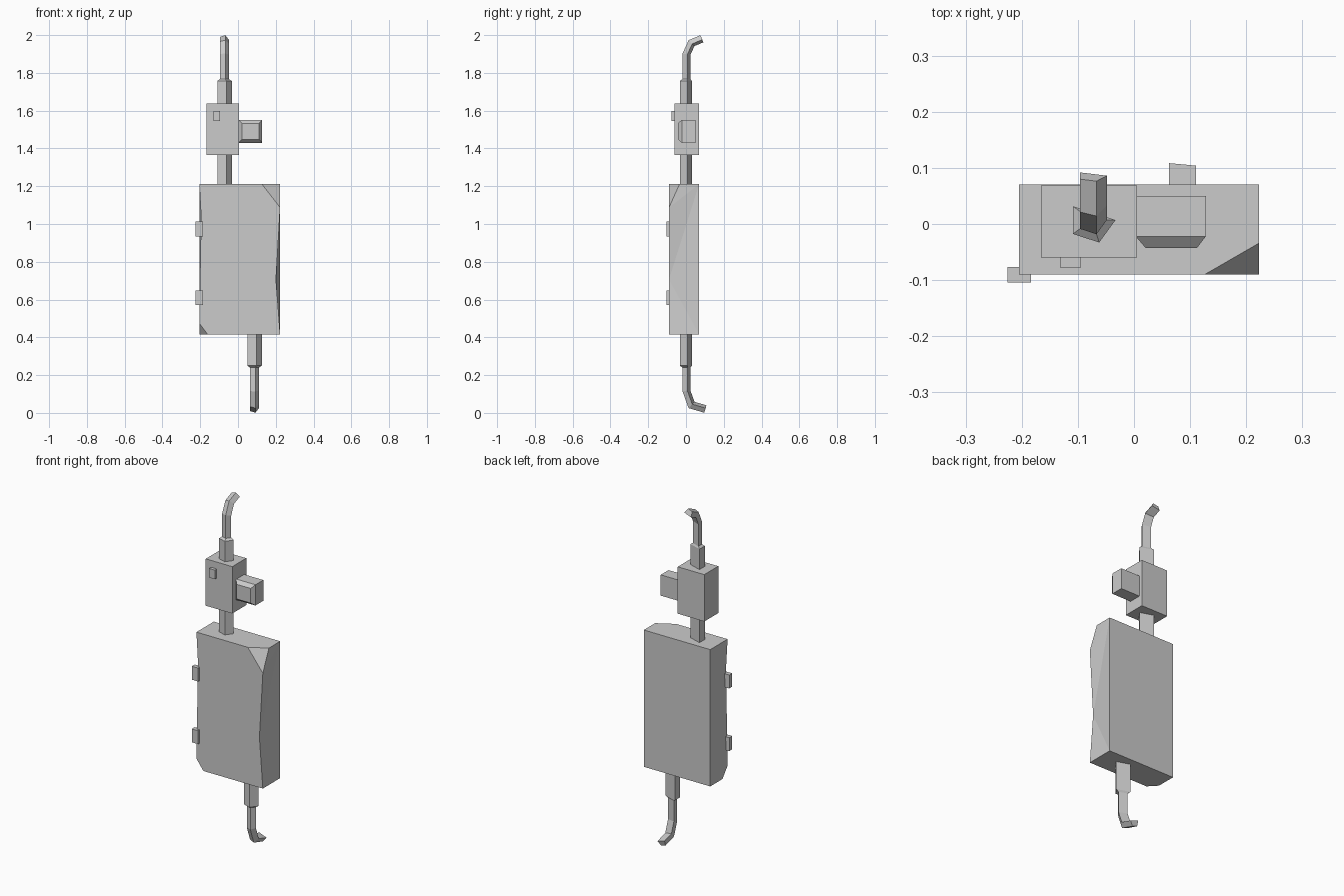
import bpy, bmesh, math
from mathutils import Vector

if "Cube" in bpy.data.objects:
    bpy.data.objects.remove(bpy.data.objects["Cube"])


def mesh_object(name, verts, faces):
    bm = bmesh.new()
    vs = [bm.verts.new(v) for v in verts]
    for f in faces:
        bm.faces.new([vs[i] for i in f])
    bmesh.ops.recalc_face_normals(bm, faces=bm.faces[:])
    me = bpy.data.meshes.new(name)
    bm.to_mesh(me)
    bm.free()
    ob = bpy.data.objects.new(name, me)
    bpy.context.collection.objects.link(ob)
    return ob


def loft(name, rings):
    """Skin a list of equally sized vertex rings and cap both ends."""
    n = len(rings[0])
    verts = [v for r in rings for v in r]
    faces = [tuple(range(n)), tuple(range(len(verts) - n, len(verts)))]
    for k in range(len(rings) - 1):
        for i in range(n):
            j = (i + 1) % n
            faces.append((k * n + i, k * n + j, (k + 1) * n + j, (k + 1) * n + i))
    return mesh_object(name, verts, faces)


def box(name, x, y, z):
    def ring(yy):
        return [(x[0], yy, z[0]), (x[1], yy, z[0]), (x[1], yy, z[1]), (x[0], yy, z[1])]
    return loft(name, [ring(y[0]), ring(y[1])])


# Tube section: four corners of a pentagon
SECTION = [(math.cos(math.radians(a)), math.sin(math.radians(a)))
           for a in (144, 216, 288, 360)]
R, THIN, AXIS_Y = 0.042, 0.0265, 0.007


def tube(name, cx, path):
    """Sweep the section along (y, z, radius) points with mitred bends."""
    pts = [Vector((p[0], p[1])) for p in path]
    dirs = [(b - a).normalized() for a, b in zip(pts, pts[1:])]
    up = 1 if dirs[0].y > 0 else -1
    rings = []
    for i, p in enumerate(pts):
        d0, d1 = dirs[max(i - 1, 0)], dirs[min(i, len(dirs) - 1)]
        t = (d0 + d1).normalized()
        normal = Vector((t.y, -t.x)) * up / t.dot(d0)
        r = path[i][2]
        rings.append([(cx + r * sx, p.x + normal.x * r * sy, p.y + normal.y * r * sy)
                      for sx, sy in SECTION])
    return loft(name, rings)


# Main slab with chipped corners and worn front edges
X0, X1, F, B, Z0, Z1 = -0.205, 0.223, -0.09, 0.07, 0.415, 1.212
body_verts = [
    (X0, B, Z0), (X1, B, Z0), (X1, B, Z1), (X0, B, Z1),
    (-0.16, F, Z0), (X1, F, Z0), (0.201, F, 0.706), (X1, F, 1.087),
    (0.126, F, Z1), (X0, F, Z1), (-0.195, F, 1.04), (X0, F, 0.475),
    (X1, -0.034, Z1), (X0, -0.043, Z0)]
body_faces = [
    (0, 1, 2, 3), (4, 5, 6, 7, 8, 9, 10, 11),
    (2, 3, 9, 8, 12), (0, 1, 5, 4, 13),
    (7, 8, 12), (4, 11, 13),
    (5, 1, 6), (1, 2, 6), (2, 7, 6), (2, 12, 7),
    (0, 13, 11), (0, 11, 10), (0, 10, 3), (3, 10, 9)]
mesh_object("main_slab", body_verts, body_faces)

# Clips on the left front edge
for i, z in enumerate((0.57, 0.935)):
    box(f"edge_clip_{i + 1}", (-0.225, -0.184), (-0.104, -0.077), (z, z + 0.078))

# Junction box with its button
box("junction_box", (-0.166, 0.005), (-0.06, 0.069), (1.365, 1.638))
box("button", (-0.131, -0.095), (-0.078, -0.05), (1.545, 1.598))

# Side knob with a bevelled front
def knob_ring(y, x0, x1, z0, z1):
    return [(x0, y, z0), (x1, y, z0), (x1, y, z1), (x0, y, z1)]

loft("side_knob", [knob_ring(0.05, 0.003, 0.128, 1.43, 1.551),
                   knob_ring(-0.022, 0.003, 0.128, 1.43, 1.551),
                   knob_ring(-0.043, 0.021, 0.112, 1.448, 1.533)])

# Upper sleeve and hooked pipe
tube("upper_pipe", -0.075, [
    (AXIS_Y, 1.2, R), (AXIS_Y, 1.757, R), (AXIS_Y, 1.767, THIN),
    (AXIS_Y, 1.897, THIN), (0.033, 1.954, THIN), (0.086, 1.976, THIN)])

# Lower sleeve and hooked pipe
tube("lower_pipe", 0.084, [
    (AXIS_Y, 0.43, R), (AXIS_Y, 0.25, R), (AXIS_Y, 0.24, THIN),
    (AXIS_Y, 0.118, THIN), (0.033, 0.046, THIN), (0.104, 0.025, THIN)])
